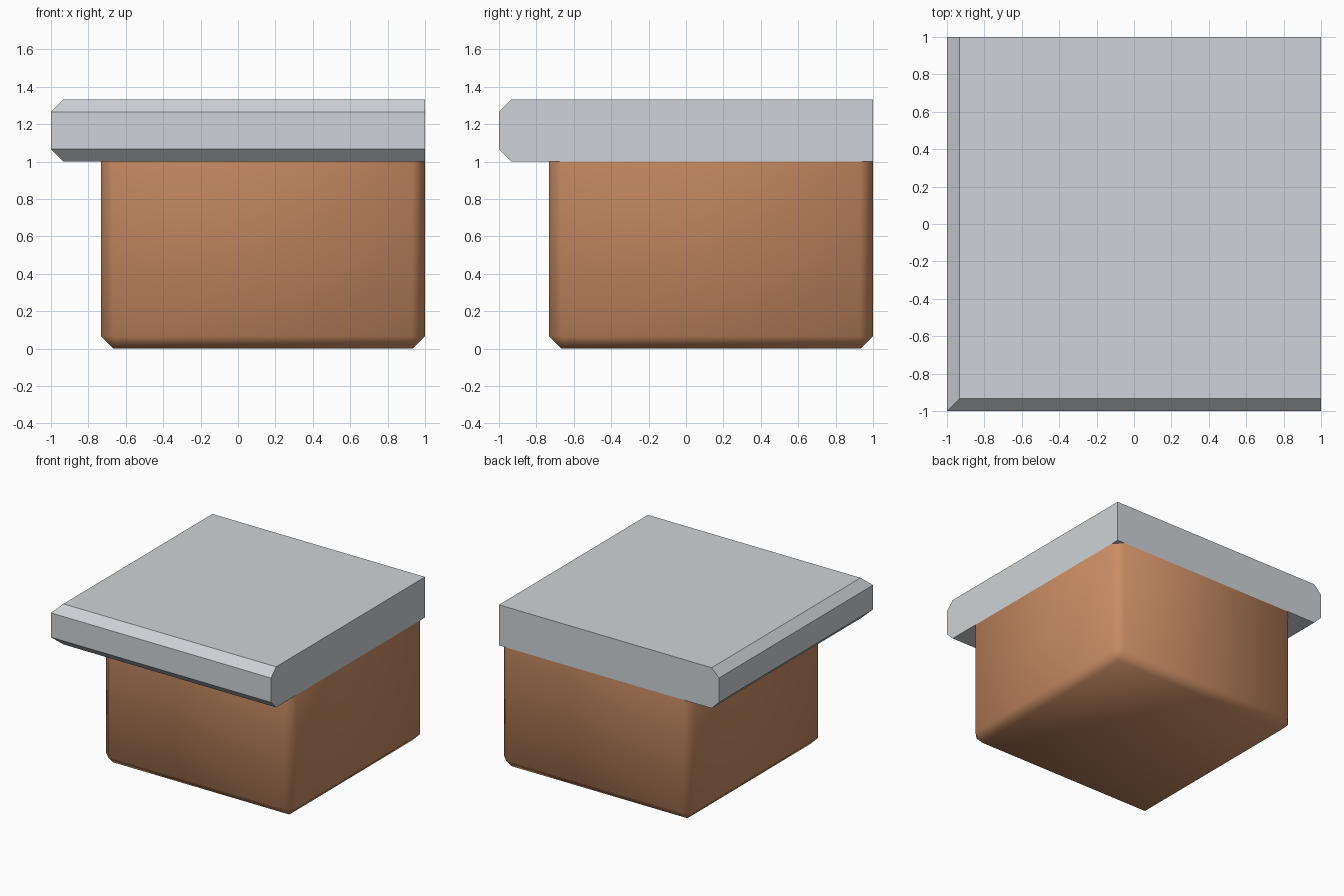
import bpy, bmesh

if "Cube" in bpy.data.objects:
    bpy.data.objects.remove(bpy.data.objects["Cube"])


def material(name, rgb):
    m = bpy.data.materials.new(name)
    m.diffuse_color = (*rgb, 1)
    m.use_nodes = True
    m.node_tree.nodes["Principled BSDF"].inputs["Base Color"].default_value = m.diffuse_color
    return m


def loft(name, rings, mat, cap_top=True):
    """Stack matching horizontal rings [(z, [(x, y), ...]), ...] into a solid."""
    bm = bmesh.new()
    loops = [[bm.verts.new((x, y, z)) for x, y in pts] for z, pts in rings]
    n = len(loops[0])
    for a, b in zip(loops, loops[1:]):
        for i in range(n):
            j = (i + 1) % n
            bm.faces.new((a[i], a[j], b[j], b[i]))
    bm.faces.new(loops[0][::-1])
    if cap_top:
        bm.faces.new(loops[-1])
    bmesh.ops.remove_doubles(bm, verts=bm.verts, dist=1e-4)
    bmesh.ops.recalc_face_normals(bm, faces=bm.faces)
    me = bpy.data.meshes.new(name)
    bm.to_mesh(me)
    bm.free()
    me.materials.append(mat)
    ob = bpy.data.objects.new(name, me)
    bpy.context.collection.objects.link(ob)
    return ob


def square(lo, hi):
    return [(lo, lo), (hi, lo), (hi, hi), (lo, hi)]


C = 0.0667                      # chamfer size
LO, HI = -0.7333, 1.0           # cabinet footprint
a, b = LO + C, HI - C

# cabinet: chamfered uprights and bottom edges, smooth shaded, open under the top
octagon = [(a, LO), (b, LO), (HI, a), (HI, b), (b, HI), (a, HI), (LO, b), (LO, a)]
inner = [(a, a), (b, a), (b, a), (b, b), (b, b), (a, b), (a, b), (a, a)]
wood = material("warm wood", (0.60, 0.27, 0.13))
cabinet = loft("cabinet", [(0, inner), (C, octagon), (1, octagon)], wood, cap_top=False)
for p in cabinet.data.polygons:
    p.use_smooth = True

# countertop: chamfered only along the front and left edges
grey = material("light grey", (0.62, 0.65, 0.68))
loft("countertop", [(1, square(-1 + C, 1)), (1 + C, square(-1, 1)),
                    (1.3333 - C, square(-1, 1)), (1.3333, square(-1 + C, 1))], grey)
